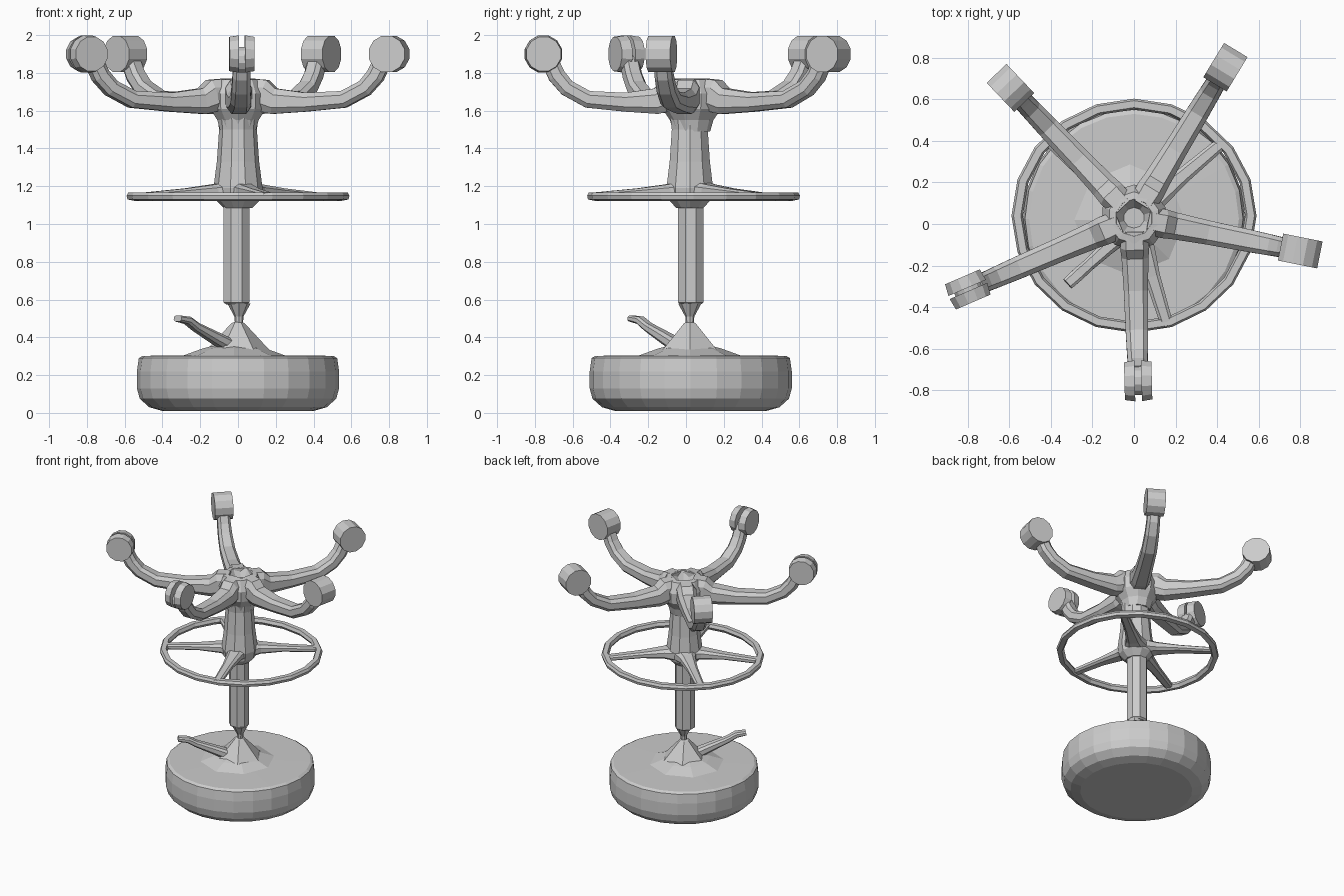
import bpy, bmesh, math
from mathutils import Vector, Matrix

if "Cube" in bpy.data.objects:
    bpy.data.objects.remove(bpy.data.objects["Cube"])


def finish(name, bm):
    bmesh.ops.recalc_face_normals(bm, faces=bm.faces)
    me = bpy.data.meshes.new(name)
    bm.to_mesh(me)
    bm.free()
    ob = bpy.data.objects.new(name, me)
    bpy.context.collection.objects.link(ob)
    return ob


def skin(bm, rings, closed=False):
    n = len(rings[0])
    pairs = list(zip(rings, rings[1:])) + ([(rings[-1], rings[0])] if closed else [])
    for a, b in pairs:
        for i in range(n):
            j = (i + 1) % n
            bm.faces.new((a[i], a[j], b[j], b[i]))
    if not closed:
        bm.faces.new(rings[0])
        bm.faces.new(rings[-1])


def lathe(name, profile, n, center=(0, 0), scale=(1, 1), closed=False, turn=0.0):
    bm = bmesh.new()
    rings = []
    for r, z in profile:
        rings.append([bm.verts.new((center[0] + r * scale[0] * math.cos(turn + 2 * math.pi * i / n),
                                    center[1] + r * scale[1] * math.sin(turn + 2 * math.pi * i / n), z))
                      for i in range(n)])
    skin(bm, rings, closed)
    return finish(name, bm)


def beam(name, origin, angle, stations):
    """Chamfered bar along a heading; stations are (radius, z, half width, half height)."""
    bm = bmesh.new()
    out = Vector((math.cos(angle), math.sin(angle), 0))
    side = Vector((-out.y, out.x, 0))
    rings = []
    for k, (r, z, w, h) in enumerate(stations):
        p, q = stations[max(k - 1, 0)], stations[min(k + 1, len(stations) - 1)]
        tan = (out * (q[0] - p[0]) + Vector((0, 0, q[1] - p[1]))).normalized()
        up = tan.cross(side)
        c = Vector((origin[0], origin[1], z)) + out * r
        shape = [(1, .5), (.6, 1), (-.6, 1), (-1, .5), (-1, -.5), (-.6, -1), (.6, -1), (1, -.5)]
        rings.append([bm.verts.new(c + side * (w * a) + up * (h * b)) for a, b in shape])
    skin(bm, rings)
    return finish(name, bm)


def caster(name, x, y, angle, gap):
    """Twin wheel with its axle across the arm and a low core in the slot."""
    bm = bmesh.new()
    half = 0.066

    def disc(lo, hi, r1, r2, dz=0.0):
        m = (Matrix.Translation((x, y, 1.9 + dz)) @ Matrix.Rotation(angle, 4, 'Z')
             @ Matrix.Rotation(math.pi / 2, 4, 'X') @ Matrix.Translation((0, 0, (lo + hi) / 2))
             @ Matrix.Rotation(math.pi / 12, 4, 'Z'))
        bmesh.ops.create_cone(bm, cap_ends=True, segments=12, radius1=r1, radius2=r2,
                              depth=hi - lo, matrix=m)
    if gap:
        disc(gap, half, 0.102, 0.094)
        disc(-half, -gap, 0.094, 0.102)
        disc(-gap, gap, 0.07, 0.07, -0.03)
    else:
        disc(-half, half, 0.1, 0.1)
    return finish(name, bm)


HUB = (0.0, 0.03)

# Seat cushion, lying upside down on the floor
lathe("seat", [(0.40, 0.01), (0.47, 0.03), (0.52, 0.075), (0.535, 0.13), (0.535, 0.22),
               (0.525, 0.29), (0.505, 0.302), (0.25, 0.305)], 24, (0.0, 0.025))

# Tilt mechanism under the seat
lathe("mechanism_plate", [(0.28, 0.30), (0.17, 0.34), (0.06, 0.37)], 8, (-0.02, 0.02))
lathe("mechanism_pyramid", [(0.20, 0.30), (0.16, 0.34), (0.035, 0.475), (0.022, 0.48)], 6, (0.0, 0.02))
beam("height_lever", (0, 0), math.radians(222),
     [(0.05, 0.35, .045, .035), (0.17, 0.40, .035, .03), (0.30, 0.455, .03, .022),
      (0.36, 0.49, .032, .02), (0.43, 0.50, .03, .016)])

# Gas column and its tapered neck
lathe("column_neck", [(0.02, 0.45), (0.024, 0.51), (0.062, 0.58)], 8, (0.005, 0.02))
lathe("column", [(0.06, 0.575), (0.074, 0.585), (0.074, 1.12)], 8, (-0.008, 0.025), turn=math.pi / 8)

# Foot ring hub and main hub
lathe("lower_hub", [(0.075, 1.085), (0.12, 1.13), (0.13, 1.19), (0.112, 1.33), (0.1, 1.5),
                    (0.108, 1.56)], 10, (0.0, 0.02))
lathe("upper_hub", [(0.098, 1.49), (0.115, 1.55), (0.155, 1.61), (0.16, 1.69), (0.125, 1.765),
                    (0.09, 1.77), (0.05, 1.71)], 10, HUB, turn=math.pi / 10)

# Foot ring with four spokes
lathe("foot_ring", [(0.585, 1.13), (0.59, 1.15), (0.58, 1.168), (0.545, 1.168), (0.535, 1.145),
                    (0.55, 1.123)], 20, (0.0, 0.04), (1.0, 0.955), closed=True)
for i, deg in enumerate((40, 138, 205, -73)):
    beam(f"foot_ring_spoke_{i + 1}", (0.0, 0.035), math.radians(deg),
         [(0.06, 1.175, .085, .05), (0.14, 1.175, .055, .035), (0.30, 1.167, .038, .022),
          (0.55, 1.148, .03, .018)])

# Five curved legs, each ending in a caster
tips = [(0.02, -0.755, .016), (0.80, -0.13, 0), (0.44, 0.755, 0), (-0.595, 0.655, 0), (-0.80, -0.315, .008)]
for i, (x, y, gap) in enumerate(tips):
    dx, dy = x - HUB[0], y - HUB[1]
    reach, ang = math.hypot(dx, dy), math.atan2(dy, dx)
    path = [(.08, 1.685, .065, .085), (.17, 1.68, .07, .085), (.24, 1.65, .065, .068),
            (.45, 1.645, .058, .05), (.70, 1.66, .054, .045), (.84, 1.72, .05, .044),
            (.91, 1.785, .047, .046), (.96, 1.87, .045, .045)]
    beam(f"leg_{i + 1}", HUB, ang, [(f * reach, z, w, h) for f, z, w, h in path])
    caster(f"caster_{i + 1}", x, y, ang, gap)
